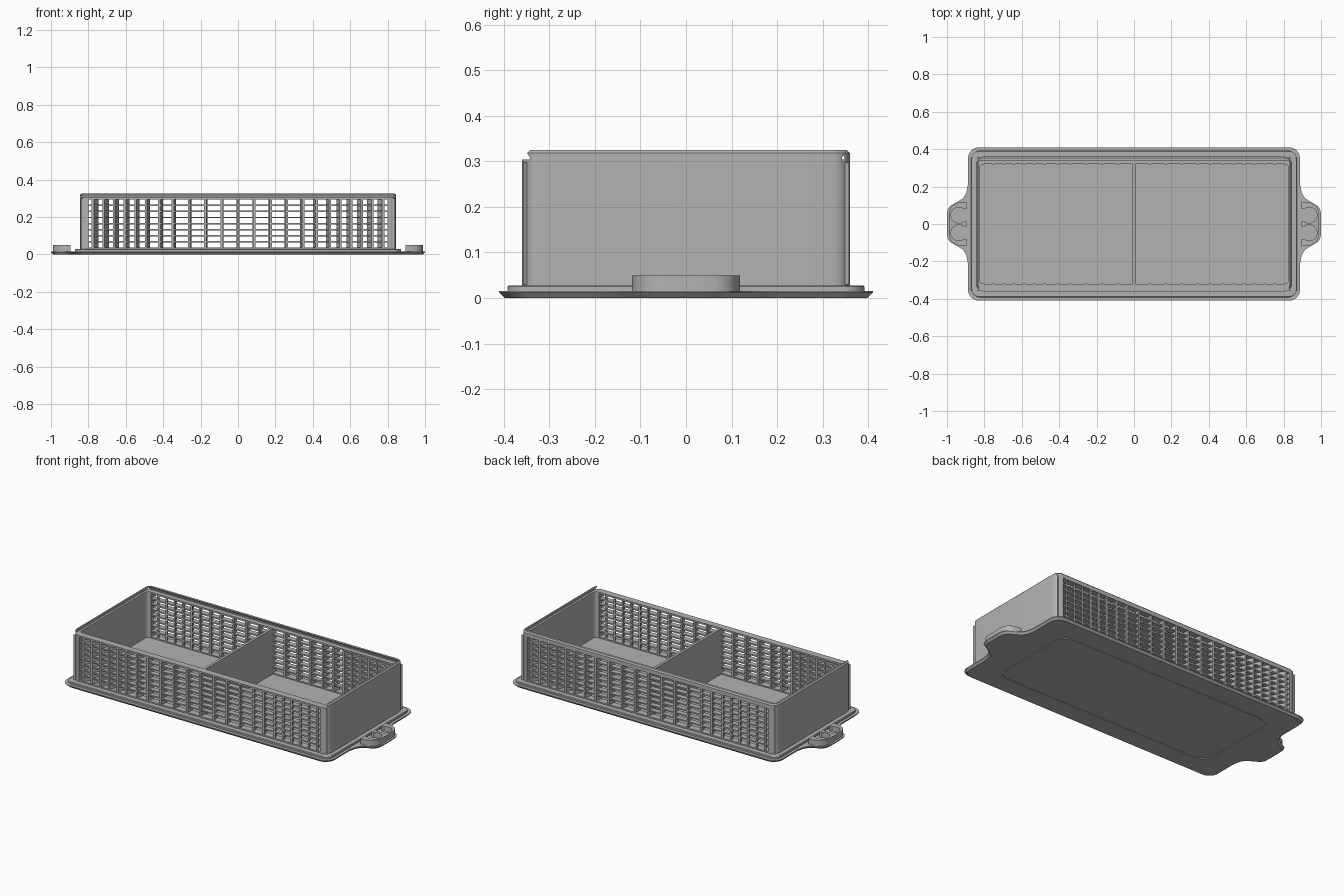
import bpy, bmesh, math

if "Cube" in bpy.data.objects:
    bpy.data.objects.remove(bpy.data.objects["Cube"])

grey = bpy.data.materials.new("light_grey")
grey.use_nodes = True
grey.diffuse_color = (0.45, 0.45, 0.45, 1)
grey.node_tree.nodes["Principled BSDF"].inputs["Base Color"].default_value = grey.diffuse_color


def finish(name, bm):
    bmesh.ops.recalc_face_normals(bm, faces=bm.faces)
    mesh = bpy.data.meshes.new(name)
    bm.to_mesh(mesh)
    bm.free()
    mesh.materials.append(grey)
    ob = bpy.data.objects.new(name, mesh)
    bpy.context.collection.objects.link(ob)
    return ob


def add_loft(bm, rings):
    """Join rings of points (equal counts) and cap both ends."""
    loops = [[bm.verts.new(p) for p in ring] for ring in rings]
    n = len(loops[0])
    for a, b in zip(loops, loops[1:]):
        for i in range(n):
            j = (i + 1) % n
            bm.faces.new((a[i], a[j], b[j], b[i]))
    bm.faces.new(loops[0][::-1])
    bm.faces.new(loops[-1])


def at(points, z):
    return [(x, y, z) for x, y in points]


def loft(name, *levels):
    bm = bmesh.new()
    add_loft(bm, [at(points, z) for points, z in levels])
    return finish(name, bm)


def add_box(bm, x0, x1, y0, y1, z0, z1):
    pts = [(x0, y0), (x1, y0), (x1, y1), (x0, y1)]
    add_loft(bm, [at(pts, z0), at(pts, z1)])


def box(name, *bounds):
    bm = bmesh.new()
    add_box(bm, *bounds)
    return finish(name, bm)


def rounded(hx, hy, r, seg=8):
    pts = []
    for k, (sx, sy) in enumerate([(1, 1), (-1, 1), (-1, -1), (1, -1)]):
        for i in range(seg + 1):
            a = (k + i / seg) * math.pi / 2
            pts.append((sx * (hx - r) + r * math.cos(a), sy * (hy - r) + r * math.sin(a)))
    return pts


def circle(cx, cy, r, n=32):
    return [(cx + r * math.cos(2 * math.pi * i / n), cy + r * math.sin(2 * math.pi * i / n))
            for i in range(n)]


def cut(ob, cutter):
    mod = ob.modifiers.new("cut", 'BOOLEAN')
    mod.operation = 'DIFFERENCE'
    mod.solver = 'EXACT'
    mod.object = cutter
    bpy.context.view_layer.objects.active = ob
    bpy.ops.object.modifier_apply(modifier=mod.name)
    bpy.data.objects.remove(cutter)


# Base plate outline: rounded rectangle with a flared ear at each end
quarter = [(1.0, 0.035), (0.998, 0.07), (0.985, 0.095), (0.95, 0.115), (0.915, 0.137),
           (0.897, 0.165), (0.888, 0.21)]
quarter += [(x, y) for x, y in rounded(0.888, 0.41, 0.06) if x > 0 and y > 0]
half = quarter + [(-x, y) for x, y in reversed(quarter)]
outline = half + [(x, -y) for x, y in reversed(half)]
inset = [(x * 0.988, y * 0.97) for x, y in outline]
base = loft("base_plate", (inset, 0), (outline, 0.012), (outline, 0.016))

# Shallow ring groove under the base
groove = loft("groove_cutter", (rounded(0.74, 0.285, 0.08), -0.01), (rounded(0.74, 0.285, 0.08), 0.004))
cut(groove, loft("groove_core", (rounded(0.722, 0.267, 0.065), -0.02), (rounded(0.722, 0.267, 0.065), 0.02)))
cut(base, groove)

# Raised step between the plate and the walls
step = loft("base_step", (rounded(0.872, 0.392, 0.05), 0.013), (rounded(0.872, 0.392, 0.05), 0.025),
            (rounded(0.868, 0.388, 0.047), 0.028))

# Tray shell, hollowed out
body = loft("tray_body", (rounded(0.845, 0.36, 0.04), 0.02), (rounded(0.845, 0.36, 0.04), 0.318),
            (rounded(0.838, 0.353, 0.034), 0.325))
cut(body, loft("hollow", (rounded(0.825, 0.32, 0.02), 0.03), (rounded(0.825, 0.32, 0.02), 0.4)))


# Sliding lid channel: undercut on three sides, open at the front
def channel(hx, back):
    return [(-hx, -0.5), (hx, -0.5), (hx, back), (-hx, back)]


cut(body, loft("lid_channel", (channel(0.838, 0.348), 0.304), (channel(0.838, 0.348), 0.309),
               (channel(0.826, 0.336), 0.33)))
# Lattice windows through the long walls
cut(body, box("window", -0.8, 0.8, -0.5, 0.5, 0.036, 0.294))

# Lattice: fanned upright slats, closer together toward the ends, and thin rails
spacing = [0.086] * 4 + [0.07] * 2 + [0.056] * 6
centres = [0.0]
for gap in spacing:
    centres.append(centres[-1] + gap)
centres = [-x for x in centres[:0:-1]] + centres
rows = 8
for name, side in (("front_lattice", -1), ("back_lattice", 1)):
    bm = bmesh.new()
    for x in centres:
        lean = 0.016 * x
        w = 0.006
        inner, outer = side * 0.318, side * 0.358
        slat = [(x - lean - w, inner), (x - lean + w, inner), (x + lean + w, outer), (x + lean - w, outer)]
        add_loft(bm, [at(slat, 0.03), at(slat, 0.298)])
    for r in range(1, rows):
        z = 0.036 + 0.258 * r / rows
        y0, y1 = sorted((side * 0.323, side * 0.354))
        add_box(bm, -0.805, 0.805, y0, y1, z - 0.004, z + 0.004)
    finish(name, bm)

# Central divider
box("divider", -0.009, 0.007, -0.322, 0.322, 0.028, 0.302)

# Clip blocks on the ears, each with two round sockets open toward the tray
for name, s in (("left_clip", 1), ("right_clip", -1)):
    edge = [(0.895, 0.118), (0.935, 0.118), (0.96, 0.106), (0.978, 0.09), (0.988, 0.065), (0.988, 0.02)]
    edge += [(x, -y) for x, y in reversed(edge)]
    clip = loft(name, ([(s * x, y) for x, y in edge], 0.012), ([(s * x, y) for x, y in edge], 0.05))
    for y in (-0.047, 0.047):
        ring = circle(s * 0.937, y, 0.042)
        cut(clip, loft("socket", (ring, 0.018), (ring, 0.1)))
        x0, x1 = sorted((s * 0.88, s * 0.93))
        cut(clip, box("socket_mouth", x0, x1, y - 0.033, y + 0.033, 0.018, 0.1))

# Smooth the rounded corners, keep edges sharp
for ob in bpy.context.scene.objects:
    if ob.type == 'MESH':
        bpy.ops.object.select_all(action='DESELECT')
        ob.select_set(True)
        bpy.context.view_layer.objects.active = ob
        bpy.ops.object.shade_smooth_by_angle(angle=math.radians(30))
